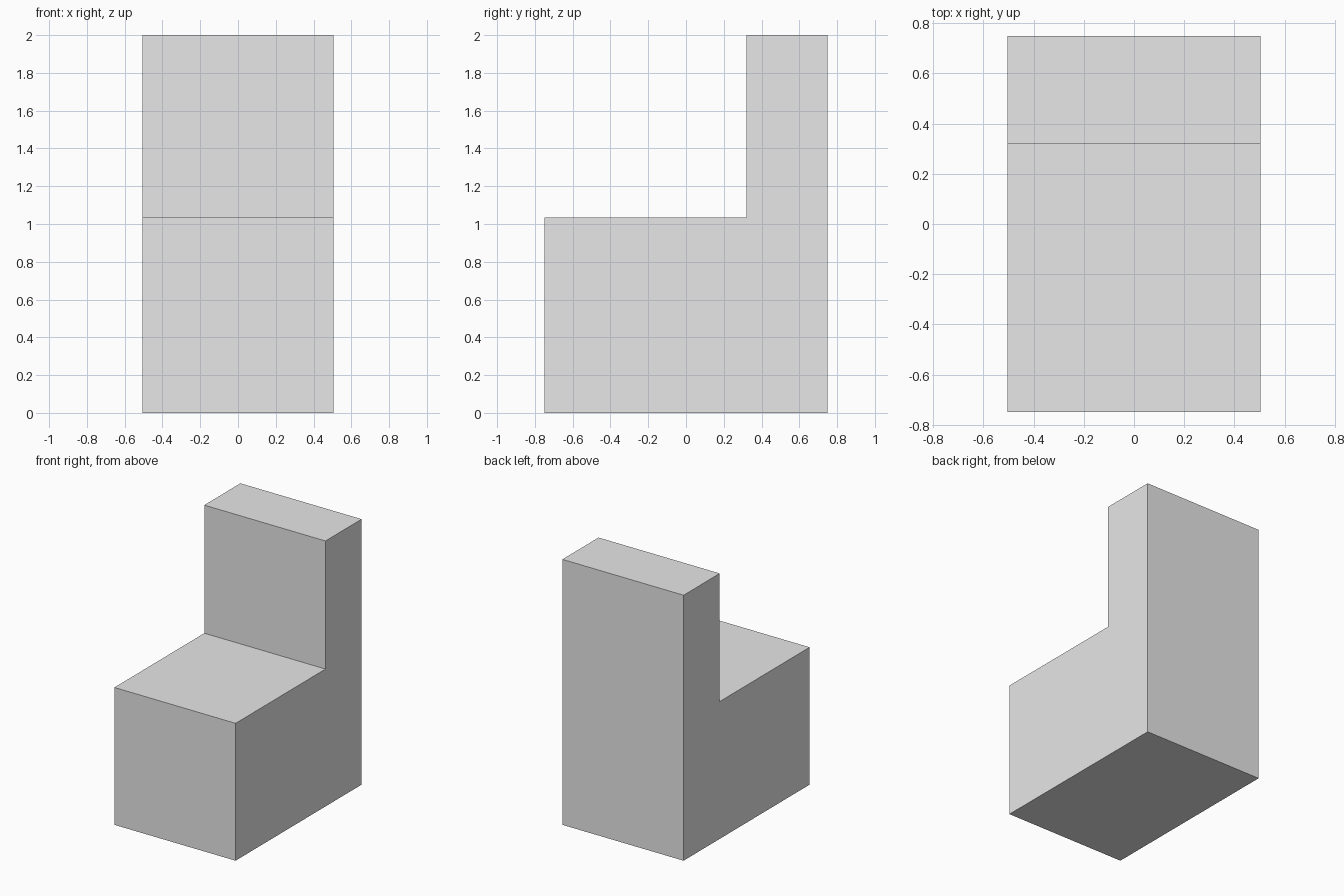
import bpy
import bmesh
from mathutils import Vector

default_cube = bpy.data.objects.get("Cube")
if default_cube:
    bpy.data.objects.remove(default_cube, do_unlink=True)

HALF_WIDTH = 0.505
HALF_DEPTH = 0.75
SEAT_HEIGHT = 1.035
BACK_FRONT = 0.32
HEIGHT = 2.0

# Single plain colour
grey = bpy.data.materials.new("light_grey")
grey.use_nodes = True
colour = (0.8, 0.8, 0.8, 1.0)
grey.diffuse_color = colour
grey.node_tree.nodes["Principled BSDF"].inputs["Base Color"].default_value = colour

# L-shaped side profile (y, z)
profile = [
    (-HALF_DEPTH, 0), (HALF_DEPTH, 0), (HALF_DEPTH, HEIGHT),
    (BACK_FRONT, HEIGHT), (BACK_FRONT, SEAT_HEIGHT), (-HALF_DEPTH, SEAT_HEIGHT),
]

# Extrude the profile across the width into one solid block chair
bm = bmesh.new()
side = bm.faces.new([bm.verts.new((-HALF_WIDTH, y, z)) for y, z in profile])
extruded = bmesh.ops.extrude_face_region(bm, geom=[side], use_keep_orig=True)
moved = [v for v in extruded["geom"] if isinstance(v, bmesh.types.BMVert)]
bmesh.ops.translate(bm, verts=moved, vec=Vector((2 * HALF_WIDTH, 0, 0)))
bmesh.ops.recalc_face_normals(bm, faces=bm.faces)

mesh = bpy.data.meshes.new("block_chair")
bm.to_mesh(mesh)
bm.free()
mesh.materials.append(grey)
bpy.context.collection.objects.link(bpy.data.objects.new("block_chair", mesh))
